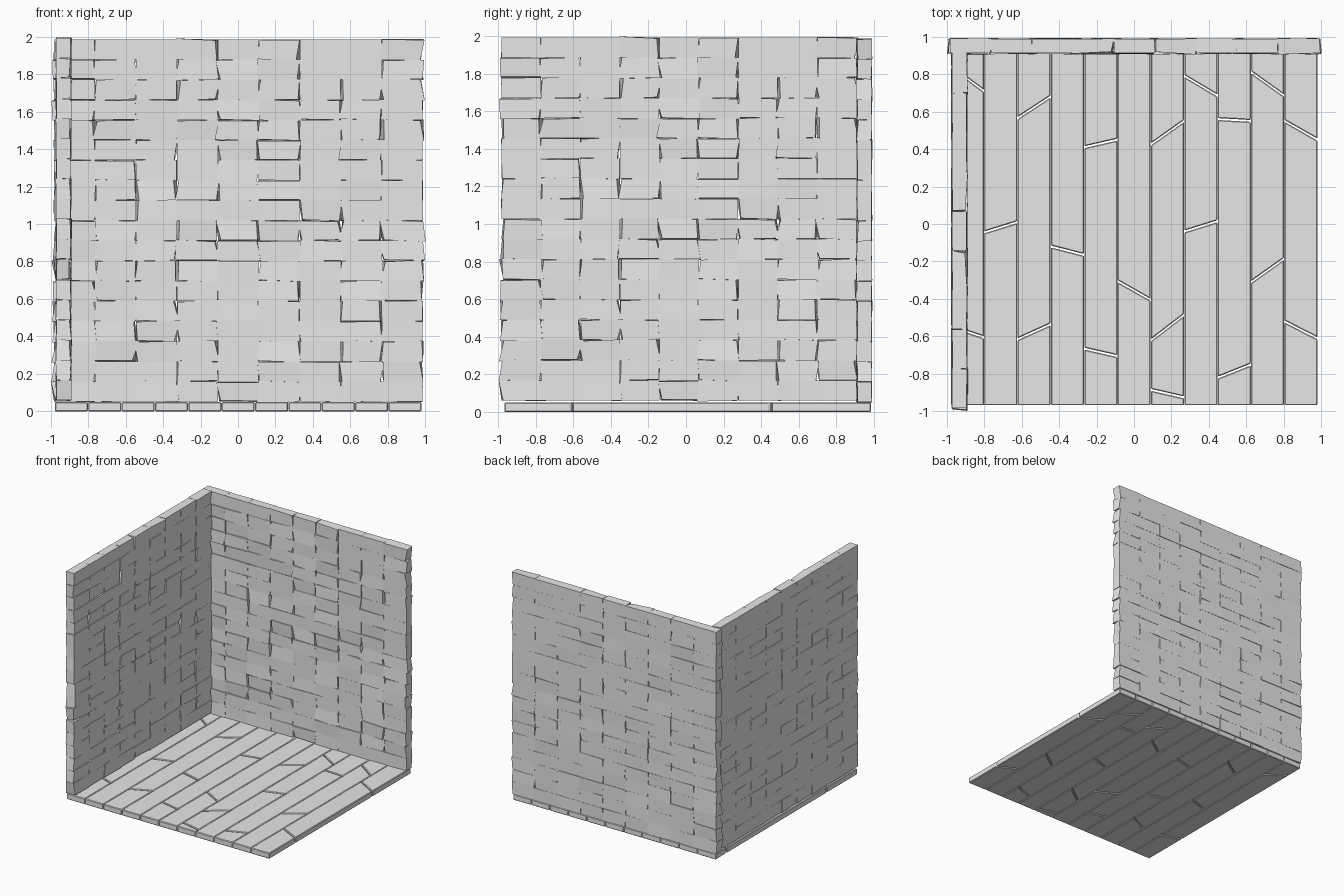
import bpy, bmesh, random
from mathutils import Vector

if "Cube" in bpy.data.objects:
    bpy.data.objects.remove(bpy.data.objects["Cube"])

random.seed(7)

stone = bpy.data.materials.new("light grey")
stone.diffuse_color = (0.8, 0.8, 0.8, 1)
stone.use_nodes = True
stone.node_tree.nodes["Principled BSDF"].inputs["Base Color"].default_value = stone.diffuse_color


def make_object(name, bm):
    bmesh.ops.recalc_face_normals(bm, faces=bm.faces)
    mesh = bpy.data.meshes.new(name)
    bm.to_mesh(mesh)
    bm.free()
    mesh.materials.append(stone)
    obj = bpy.data.objects.new(name, mesh)
    bpy.context.collection.objects.link(obj)
    return obj


def add_prism(bm, outline, z0, z1):
    low = [bm.verts.new((x, y, z0)) for x, y in outline]
    top = [bm.verts.new((x, y, z1)) for x, y in outline]
    bm.faces.new(low[::-1])
    bm.faces.new(top)
    n = len(outline)
    for i in range(n):
        j = (i + 1) % n
        bm.faces.new((low[i], low[j], top[j], top[i]))


# Floor planks: slanted end joints of each row, as (left y, right y)
joints = [
    [(-.545, -.605), (.84, .71)],
    [(-.045, .01)],
    [(-.615, -.535), (.565, .68)],
    [(-.12, -.165)],
    [(-.665, -.705), (.41, .45)],
    [(-.305, -.405)],
    [(-.885, -.925), (-.62, -.485), (.425, .55)],
    [(-.04, .015), (.79, .685)],
    [(-.82, -.75), (.56, .55)],
    [(-.31, -.185), (.81, .685)],
    [(-.52, -.61), (.55, .45)],
]
X0, X1, Y0, Y1, FLOOR = -.978, .98, -.967, .985, .05
width = (X1 - X0) / len(joints)
GAP = .005
bm = bmesh.new()
for i, cuts in enumerate(joints):
    xa, xb = X0 + i * width + .001, X0 + (i + 1) * width - .001
    ends = [(Y0 - GAP, Y0 - GAP)] + cuts + [(Y1 + GAP, Y1 + GAP)]
    for (la, ra), (lb, rb) in zip(ends, ends[1:]):
        add_prism(bm, [(xa, la + GAP), (xb, ra + GAP),
                       (xb, rb - GAP), (xa, lb - GAP)], 0, FLOOR)
floor = make_object("floor_planks", bm)
bevel = floor.modifiers.new("edge wear", 'BEVEL')
bevel.width = .005
bevel.segments = 1

# Brick wall: stacked blocks with randomly shifted corners
COLS, ROWS = 9, 18
WX0, WX1, WZ0, WZ1 = -.982, .985, .052, 1.985
WY0, WY1 = .912, .988
bw, bh = (WX1 - WX0) / COLS, (WZ1 - WZ0) / ROWS
bm = bmesh.new()
for c in range(COLS):
    for r in range(ROWS):
        x, z = WX0 + c * bw, WZ0 + r * bh
        before = len(bm.verts)
        add_prism(bm, [(x, WY0), (x + bw, WY0), (x + bw, WY1), (x, WY1)],
                  z, z + bh)
        bm.verts.ensure_lookup_table()
        rough = random.random() < .6
        turn = random.uniform(-.015, .015) if rough else 0
        for v in bm.verts[before:]:
            front = v.co.y < .95
            k = (1 if front else .45) if rough else .15
            v.co += Vector((random.uniform(-.014, .014) * k,
                            random.uniform(-.008, .008) * k,
                            random.uniform(-.006, .006) * k))
            v.co.x += turn * (v.co.z - z - bh / 2) / bh
            v.co.z = min(2, max(.042, v.co.z))
back = make_object("back_wall_bricks", bm)

# Left wall: the same brickwork turned a quarter and shortened to meet the back
mesh = back.data.copy()
mesh.name = "left_wall_bricks"
for v in mesh.vertices:
    x, y, z = v.co
    t = (x - WX0) / (WX1 - WX0)
    v.co = (-y + .018, -.982 + t * (WY0 + .982 - .004), min(2, z + .008))
left = bpy.data.objects.new("left_wall_bricks", mesh)
bpy.context.collection.objects.link(left)
